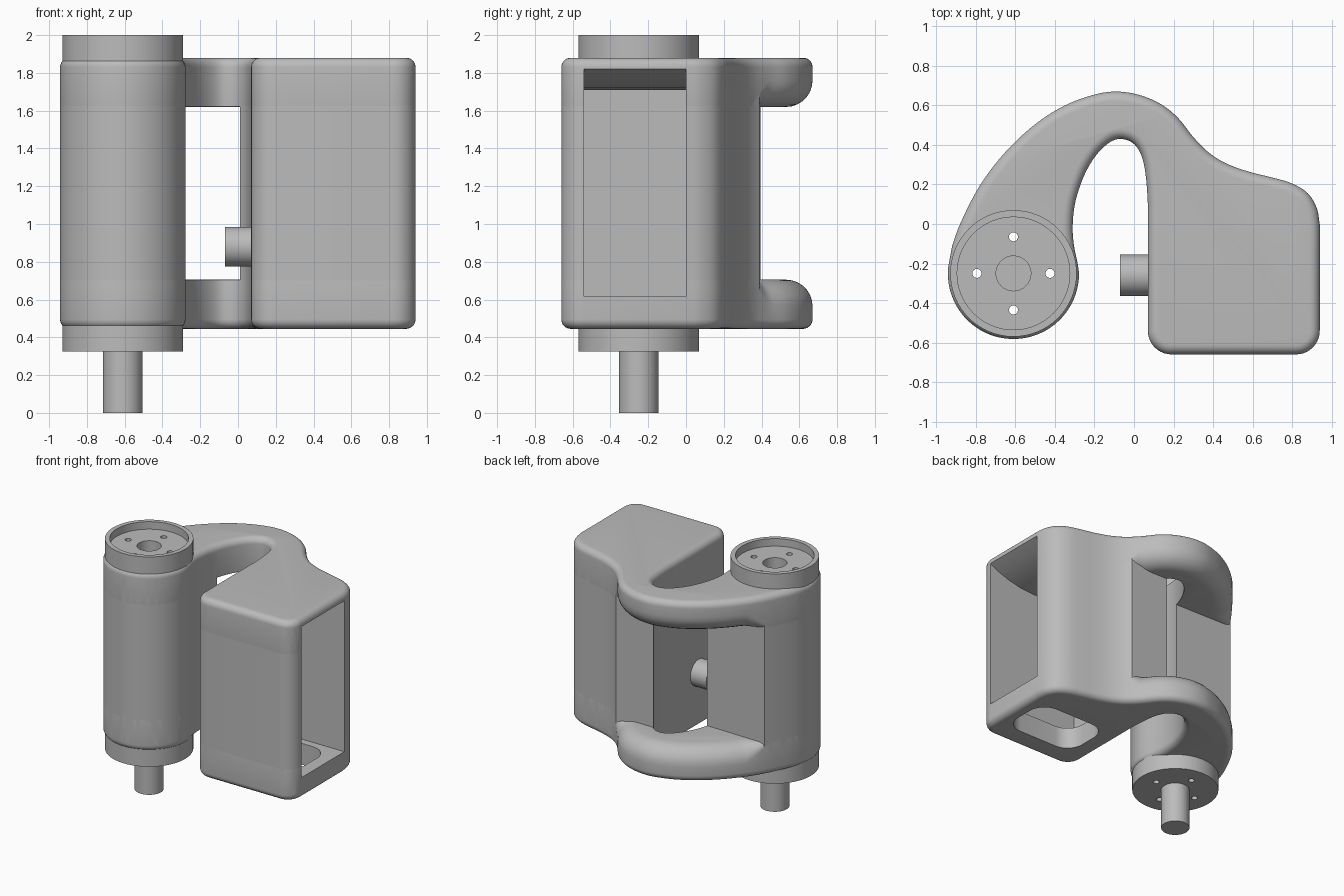
import bpy, bmesh, math
from mathutils import Vector

cube = bpy.data.objects.get("Cube")
if cube:
    bpy.data.objects.remove(cube, do_unlink=True)

grey = bpy.data.materials.new("plain grey")
grey.use_nodes = True
colour = (0.5, 0.5, 0.5, 1)
grey.diffuse_color = colour
grey.node_tree.nodes["Principled BSDF"].inputs["Base Color"].default_value = colour

MOTOR = Vector((-0.61, -0.25))
BOTTOM, TOP = 0.445, 1.88
ARM_UNDER = 1.62


def make_object(name, bm):
    bmesh.ops.recalc_face_normals(bm, faces=bm.faces)
    mesh = bpy.data.meshes.new(name)
    bm.to_mesh(mesh)
    bm.free()
    mesh.materials.append(grey)
    obj = bpy.data.objects.new(name, mesh)
    bpy.context.collection.objects.link(obj)
    return obj


def loft(name, rings):
    """Skin a stack of closed rings and cap both ends."""
    bm = bmesh.new()
    rows = [[bm.verts.new(p) for p in ring] for ring in rings]
    n = len(rows[0])
    for low, high in zip(rows, rows[1:]):
        for i in range(n):
            j = (i + 1) % n
            bm.faces.new((low[i], low[j], high[j], high[i]))
    bm.faces.new(rows[0][::-1])
    bm.faces.new(rows[-1])
    return make_object(name, bm)


def prism(name, points, low, high):
    return loft(name, [[(p[0], p[1], z) for p in points] for z in (low, high)])


def arc(centre, radius, start, end, steps):
    angles = [math.radians(start + (end - start) * i / steps) for i in range(steps + 1)]
    return [Vector((centre[0] + radius * math.cos(a), centre[1] + radius * math.sin(a)))
            for a in angles]


def spline(keys, steps=5):
    """Smooth curve through the key points."""
    k = [Vector(p) for p in keys]
    k = [k[0] * 2 - k[1]] + k + [k[-1] * 2 - k[-2]]
    out = []
    for a, b, c, d in zip(k, k[1:], k[2:], k[3:]):
        for s in range(steps):
            t = s / steps
            out.append(0.5 * (2 * b + (c - a) * t + (2 * a - 5 * b + 4 * c - d) * t ** 2
                              + (3 * b - a - 3 * c + d) * t ** 3))
    return out


def circle(centre, radius, steps):
    return arc(centre, radius, 0, 360, steps)[:-1]


def cut(obj, *cutters):
    for cutter in cutters:
        mod = obj.modifiers.new("cut", 'BOOLEAN')
        mod.operation = 'DIFFERENCE'
        mod.solver = 'EXACT'
        mod.object = cutter
        bpy.context.view_layer.objects.active = obj
        bpy.ops.object.modifier_apply(modifier=mod.name)


def clamp(v):
    return max(0.0, min(1.0, v))


# Plan outline, counter-clockwise: box corners, outer sweep, sleeve, inner slot
box_edge = (arc((0.19, -0.54), 0.12, 180, 270, 10)
            + arc((0.82, -0.54), 0.12, 270, 360, 10))
sweep = spline([(0.94, 0), (0.925, 0.08), (0.88, 0.155), (0.8, 0.205), (0.7, 0.235),
                (0.58, 0.265), (0.47, 0.305), (0.38, 0.36), (0.3, 0.44), (0.22, 0.54),
                (0.13, 0.61), (0.02, 0.655), (-0.09, 0.67), (-0.2, 0.655),
                (-0.35, 0.6), (-0.5, 0.505), (-0.65, 0.365), (-0.78, 0.195),
                (-0.88, 0), (-0.93, -0.14)])
sleeve_edge = arc(MOTOR, 0.332, 175, 360, 40)
slot = spline([(-0.285, -0.2), (-0.305, -0.1), (-0.31, 0), (-0.295, 0.12), (-0.25, 0.25),
               (-0.19, 0.35), (-0.12, 0.415), (-0.06, 0.43), (0, 0.405),
               (0.04, 0.34), (0.06, 0.24), (0.07, 0.1), (0.07, 0)])
tip = max(range(len(slot)), key=lambda i: slot[i].y)
outline = slot[tip:] + box_edge + sweep + sleeve_edge + slot[:tip]
count = len(outline)
inward = []
for i in range(count):
    t = (outline[(i + 1) % count] - outline[i - 1]).normalized()
    inward.append(Vector((-t.y, t.x)))


def under_radius(p):
    """Large rounding only along the outer sweep of the arm."""
    if -0.33 < p.x < 0.1 and p.y < 0.46:
        return 0.004
    return max(0.004, 0.14 * clamp((p.y - 0.12) / 0.15) * clamp((0.4 - p.x) / 0.1))


def arm(name, flip):
    rings = []
    steps = 7
    for under in (True, False):
        for k in range(steps + 1):
            a = k / steps * math.pi / 2
            ring = []
            for p, n in zip(outline, inward):
                if under:
                    r = under_radius(p)
                    off, z = r * (1 - math.sin(a)), ARM_UNDER + r * (1 - math.cos(a))
                else:
                    r = 0.05
                    off, z = r * (1 - math.cos(a)), TOP - r + r * math.sin(a)
                q = p + n * off
                ring.append((q.x, q.y, BOTTOM + TOP - z if flip else z))
            rings.append(ring)
    return loft(name, rings)


# Body: two arm plates joined by the motor sleeve and the box
upper_arm = arm("upper_arm", False)
lower_arm = arm("lower_arm", True)
motor_sleeve = prism("motor_sleeve", [p for p in outline if p.x < -0.2 and p.y < 0.16],
                     BOTTOM + 0.06, TOP - 0.06)
box_wall = prism("box_wall", [p for p in outline if p.x > 0 and p.y < 0.4],
                 BOTTOM + 0.06, TOP - 0.06)

# Cutters: motor bore, side pocket with curved ceiling, floor opening
bore = prism("bore_cutter", circle(MOTOR, 0.315, 64), 0.2, 2.2)
side = [(0.13, 0.615), (1.1, 0.615), (1.1, 1.82), (0.94, 1.82), (0.86, 1.78),
        (0.76, 1.745), (0.65, 1.72), (0.52, 1.71), (0.13, 1.71)]
pocket = loft("pocket_cutter", [[(x, y, z) for x, z in side] for y in (-0.54, 0)])
opening_plan = []
for i, c in enumerate([(0.7, -0.2), (0.36, -0.2), (0.36, -0.34), (0.7, -0.34)]):
    opening_plan += arc(c, 0.14, i * 90, i * 90 + 90, 8)
opening = prism("opening_cutter", opening_plan, 0.3, 0.8)
cut(upper_arm, bore, pocket)
cut(lower_arm, bore, pocket, opening)
cut(motor_sleeve, bore)
cut(box_wall, pocket, opening)

# Motor: turned profile with a shaft, recessed cap and centre hole
profile = [(0.105, 0), (0.105, 0.325), (0.32, 0.325), (0.32, 2), (0.285, 2),
           (0.285, 1.94), (0.088, 1.94), (0.088, 0.5)]
motor = loft("motor", [[(p.x, p.y, z) for p in circle(MOTOR, r, 64)] for r, z in profile])
drills = [prism("drill_cutter", circle(c, 0.023, 16), 0.2, 2.2)
          for c in circle(MOTOR, 0.185, 4)]
cut(motor, *drills)

# Side pin on the box
pin = loft("side_pin", [[(x, p.x, p.y) for p in circle((-0.26, 0.88), 0.105, 40)]
                        for x in (-0.07, 0.1)])

for cutter in [bore, pocket, opening] + drills:
    bpy.data.objects.remove(cutter, do_unlink=True)

# Smooth shading with sharp edges kept
bpy.ops.object.select_all(action='DESELECT')
for obj in (upper_arm, lower_arm, motor_sleeve, box_wall, motor, pin):
    obj.select_set(True)
bpy.context.view_layer.objects.active = motor
bpy.ops.object.shade_smooth_by_angle(angle=math.radians(35))
